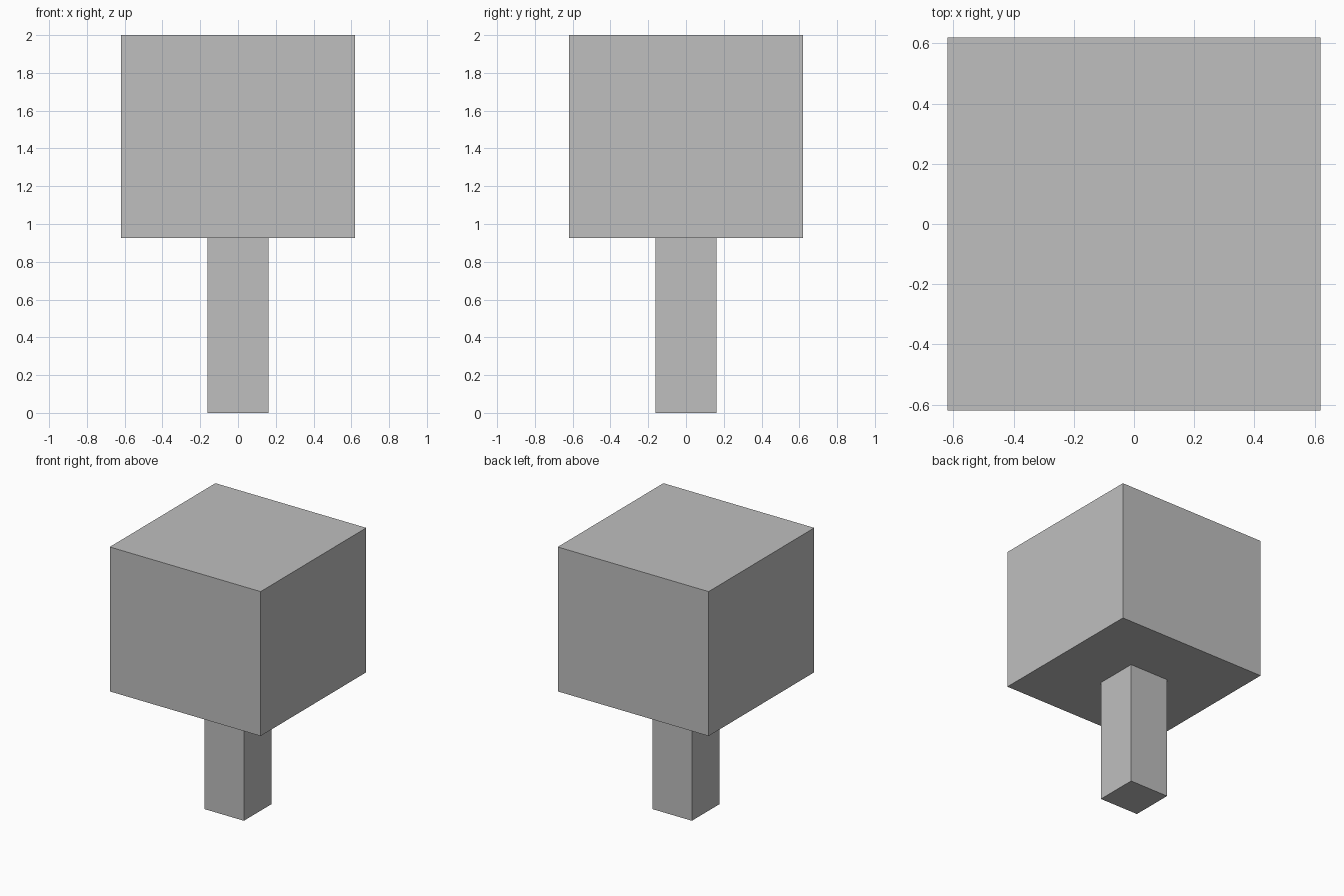
import bpy

cube = bpy.data.objects.get("Cube")
if cube:
    bpy.data.objects.remove(cube, do_unlink=True)

# Single plain grey
GREY = (0.52, 0.52, 0.52, 1.0)
grey = bpy.data.materials.new("plain grey")
grey.use_nodes = True
grey.diffuse_color = GREY
shader = next(n for n in grey.node_tree.nodes if n.type == "BSDF_PRINCIPLED")
shader.inputs["Base Color"].default_value = GREY


def block(name, width, bottom, top):
    """Square upright block centred on the vertical axis."""
    bpy.ops.mesh.primitive_cube_add(size=1, location=(0, 0, (bottom + top) / 2))
    obj = bpy.context.object
    obj.name = name
    obj.scale = (width, width, top - bottom)
    bpy.ops.object.transform_apply(location=False, rotation=False, scale=True)
    obj.data.materials.append(grey)
    return obj


JOINT = 0.927  # height where the crown rests on the trunk

block("trunk", 0.324, 0, JOINT)
block("crown", 1.24, JOINT, 2)
